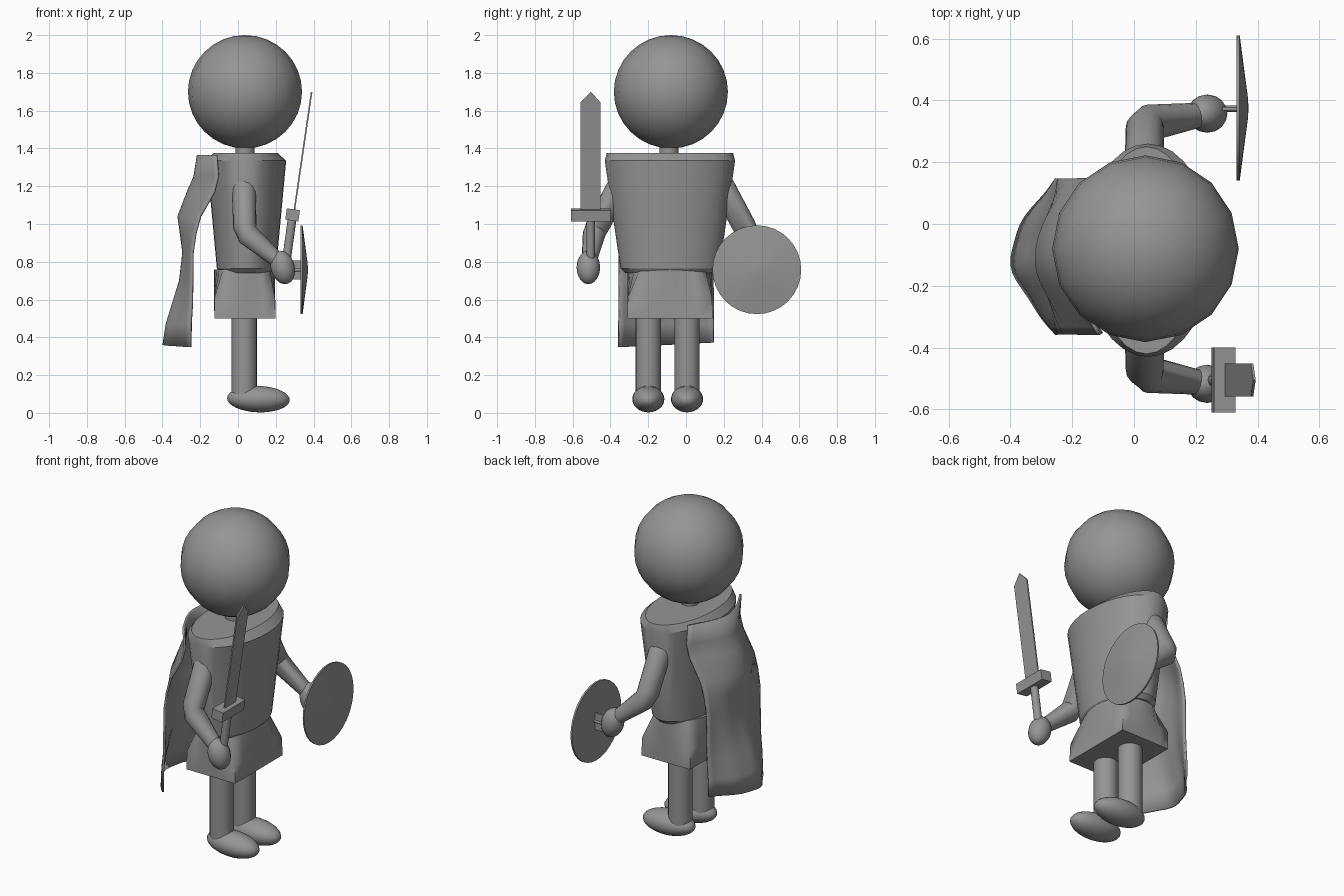
import bpy, bmesh, math
from mathutils import Vector, Matrix

if "Cube" in bpy.data.objects:
    bpy.data.objects.remove(bpy.data.objects["Cube"])

CY = -0.08  # mirror plane of the body
GREY = bpy.data.materials.new("dark_grey")
GREY.diffuse_color = (0.3, 0.3, 0.3, 1)
GREY.use_nodes = True
GREY.node_tree.nodes["Principled BSDF"].inputs["Base Color"].default_value = GREY.diffuse_color


def finish(bm, name, smooth=True, angle=35):
    bmesh.ops.recalc_face_normals(bm, faces=bm.faces)
    me = bpy.data.meshes.new(name)
    bm.to_mesh(me)
    bm.free()
    me.materials.append(GREY)
    ob = bpy.data.objects.new(name, me)
    bpy.context.collection.objects.link(ob)
    if smooth:
        bpy.ops.object.select_all(action='DESELECT')
        bpy.context.view_layer.objects.active = ob
        ob.select_set(True)
        bpy.ops.object.shade_smooth_by_angle(angle=math.radians(angle))
    return ob


def loft(name, rings, angle=35):
    """Bridge equal-length rings of points and cap both ends."""
    bm = bmesh.new()
    vs = [[bm.verts.new(p) for p in r] for r in rings]
    n = len(vs[0])
    for a, b in zip(vs, vs[1:]):
        for i in range(n):
            j = (i + 1) % n
            bm.faces.new((a[i], a[j], b[j], b[i]))
    bm.faces.new(vs[0][::-1])
    bm.faces.new(vs[-1])
    return finish(bm, name, angle=angle)


def oval(cx, cy, z, rx, ry, n=32, square=0.0):
    pts = []
    for i in range(n):
        c, s = math.cos(i * math.tau / n), math.sin(i * math.tau / n)
        k = 1 + square * (1 / max(abs(c), abs(s)) - 1)
        pts.append((cx + rx * c * k, cy + ry * s * k, z))
    return pts


def ball(name, loc, size, tilt=0, seg=16):
    bm = bmesh.new()
    m = Matrix.Translation(loc) @ Matrix.Rotation(tilt, 4, 'Y') @ Matrix.Diagonal((*size, 1))
    bmesh.ops.create_uvsphere(bm, u_segments=seg, v_segments=16, radius=1, matrix=m)
    return finish(bm, name)


def tube(name, pts, radii, n=16, angle=50):
    """Round limb along a path, with mitred joints."""
    pts = [Vector(p) for p in pts]
    rings = []
    for i, p in enumerate(pts):
        d = (pts[min(i + 1, len(pts) - 1)] - pts[max(i - 1, 0)]).normalized()
        u = d.cross(Vector((0, 1, 0))).normalized()
        v = d.cross(u)
        rings.append([p + radii[i] * (math.cos(a) * u + math.sin(a) * v)
                      for a in (k * math.tau / n for k in range(n))])
    return loft(name, rings, angle)


def box(name, loc, size, tilt=0):
    bm = bmesh.new()
    m = Matrix.Translation(loc) @ Matrix.Rotation(tilt, 4, 'Y') @ Matrix.Diagonal((*size, 1))
    bmesh.ops.create_cube(bm, size=1, matrix=m)
    return finish(bm, name, smooth=False)


# head and neck
ball("head", (0.037, CY, 1.7), (0.302, 0.302, 0.3))
tube("neck", [(0.037, -0.09, 1.33), (0.037, -0.09, 1.46)], [0.05, 0.05])

# tapered torso with chamfered rim
loft("torso", [oval(0.045, -0.085, 0.74, 0.14, 0.235),
               oval(0.045, -0.085, 0.765, 0.157, 0.262),
               oval(0.045, -0.085, 1.335, 0.21, 0.345),
               oval(0.04, -0.085, 1.375, 0.17, 0.335)], 25)

# skirt: rectangular hem blending into a round waist
loft("skirt", [oval(0.037, -0.085, 0.5, 0.162, 0.226, square=1),
               oval(0.035, -0.085, 0.61, 0.162, 0.226, square=0.95),
               oval(0.035, -0.085, 0.76, 0.162, 0.226)], 60)

# limbs, both sides
for side, tag in ((1, "left"), (-1, "right")):
    y = CY - 0.017 + side * 0.1025
    tube("leg_" + tag, [(0.033, y, 0.07), (0.033, y, 0.55)], [0.067, 0.067], 24)
    ball("foot_" + tag, (0.108, y, 0.073), (0.166, 0.085, 0.07), math.radians(2), 24)

    def at(x, off, z):
        return (x, CY + side * off, z)
    tube("arm_" + tag,
         [at(0.033, 0.235, 1.265), at(0.033, 0.25, 1.24), at(0.033, 0.275, 1.2),
          at(0.035, 0.39, 0.985), at(0.05, 0.407, 0.945), at(0.23, 0.435, 0.79)],
         [0.03, 0.052, 0.063, 0.062, 0.06, 0.038])
    ball("hand_" + tag, at(0.237, 0.437, 0.77), (0.063, 0.062, 0.09), math.radians(-15))

# sword: tilted grip, guard and pointed flat blade
tilt = math.radians(8.3)
SY = -0.505
tube("sword_grip", [(0.258, SY, 0.82), (0.287, SY, 1.03)], [0.023, 0.023], 12)
box("sword_guard", (0.289, SY, 1.048), (0.07, 0.21, 0.06), tilt)
bm = bmesh.new()
outline = [(-0.053, 0), (0.053, 0), (0.053, 0.58), (0, 0.635), (-0.053, 0.58)]
face = bm.faces.new([bm.verts.new((-0.004, a, b)) for a, b in outline])
ext = bmesh.ops.extrude_face_region(bm, geom=[face])
bmesh.ops.translate(bm, vec=(0.008, 0, 0), verts=[v for v in ext["geom"] if isinstance(v, bmesh.types.BMVert)])
bm.transform(Matrix.Translation((0.298, SY, 1.07)) @ Matrix.Rotation(tilt, 4, 'Y'))
finish(bm, "sword_blade", smooth=False)


# round shield, gently domed, with a grip behind
def disc(x, r):
    return [(x, 0.375 + r * math.cos(a), 0.758 + r * math.sin(a))
            for a in (k * math.tau / 32 for k in range(32))]


loft("shield", [disc(0.345, 0.004), disc(0.343, 0.12), disc(0.332, 0.234), disc(0.342, 0.235),
                disc(0.357, 0.12), disc(0.369, 0.03), disc(0.37, 0.004)])
tube("shield_grip", [(0.27, 0.373, 0.757), (0.345, 0.373, 0.757)], [0.01, 0.01], 8)
box("shield_grip_plate", (0.312, 0.373, 0.757), (0.06, 0.012, 0.1))

# cape: rows of (z, back x, edge x), swept across the width
rows = [(1.365, -0.212, -0.115), (1.25, -0.23, -0.105), (1.17, -0.265, -0.125), (1.04, -0.315, -0.2),
        (0.95, -0.302, -0.225), (0.85, -0.288, -0.24), (0.7, -0.305, -0.242),
        (0.58, -0.342, -0.243), (0.47, -0.376, -0.25), (0.36, -0.393, -0.25)]
N = 20
bm = bmesh.new()
grid = []
for z, back, edge in rows:
    row = []
    for i in range(N + 1):
        t = 2 * i / N - 1
        k = 0.5 + 0.5 * math.cos(math.pi * t)
        k = 0.3 * k + 0.7 * (1 - t * t)
        ripple = 0.004 * math.sin(3 * math.pi * t) * (1.365 - z)
        zz = z + (0.012 * t if z < 0.4 else 0)
        row.append(bm.verts.new((edge + (back - edge) * k + ripple, -0.105 + 0.25 * t, zz)))
    grid.append(row)
for a, b in zip(grid, grid[1:]):
    for i in range(N):
        bm.faces.new((a[i], a[i + 1], b[i + 1], b[i]))
cape = finish(bm, "cape", angle=60)
mod = cape.modifiers.new("thickness", 'SOLIDIFY')
mod.thickness = 0.012
mod.offset = 0
